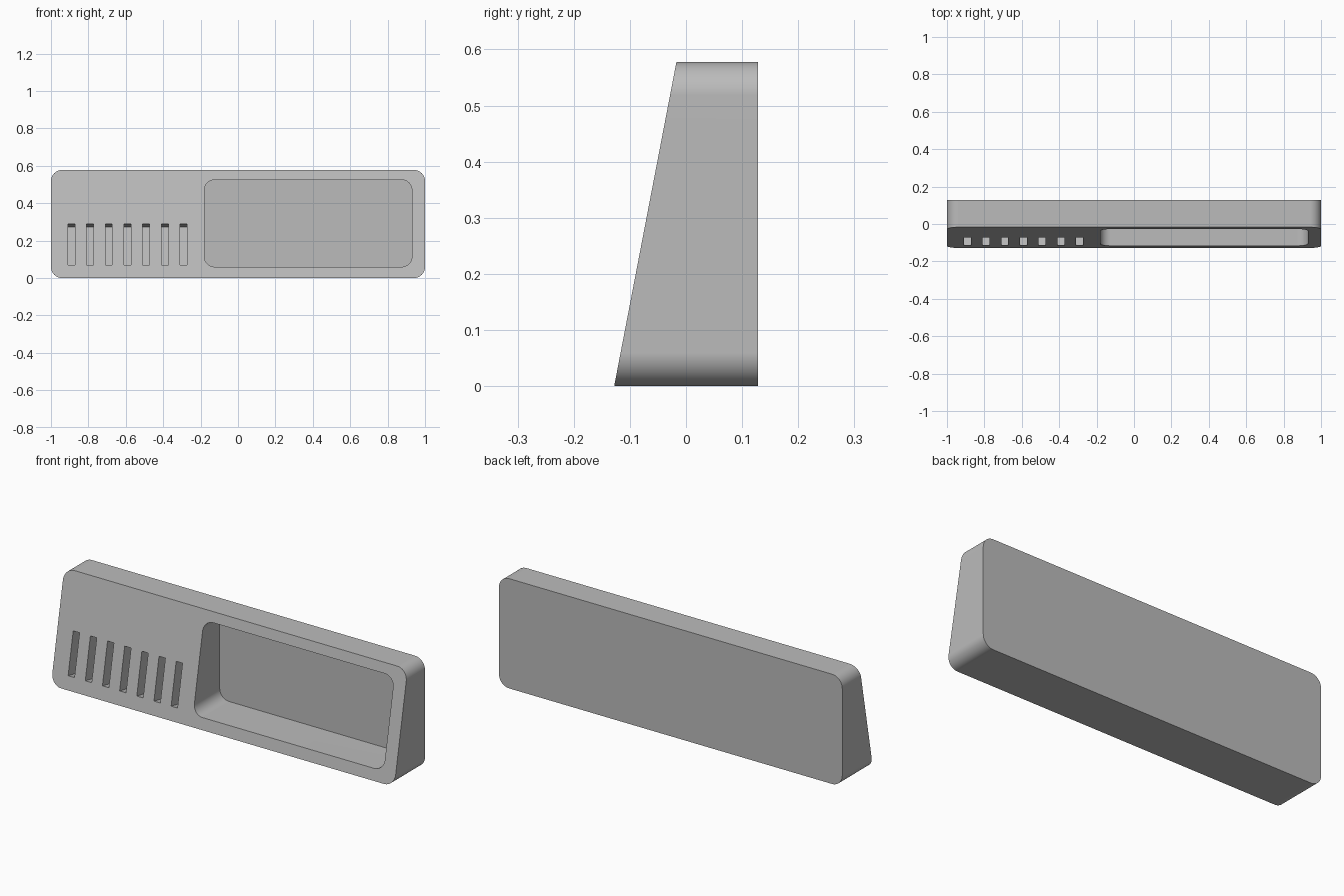
import bpy, bmesh, math
from mathutils import Matrix

cube = bpy.data.objects.get("Cube")
if cube:
    bpy.data.objects.remove(cube, do_unlink=True)

HEIGHT = 0.578
BACK = 0.128
FRONT_BOTTOM, FRONT_TOP = -0.128, -0.017
SLOPE = (FRONT_TOP - FRONT_BOTTOM) / HEIGHT
TILT = math.atan(SLOPE)

grey = bpy.data.materials.new("plain grey")
grey.use_nodes = True
grey.diffuse_color = (0.5, 0.5, 0.5, 1)
grey.node_tree.nodes["Principled BSDF"].inputs["Base Color"].default_value = (0.5, 0.5, 0.5, 1)


def front_y(z):
    return FRONT_BOTTOM + SLOPE * z


def rounded_rect(x0, x1, z0, z1, r, steps=12):
    pts = []
    corners = ((x1 - r, z0 + r, -90), (x1 - r, z1 - r, 0),
               (x0 + r, z1 - r, 90), (x0 + r, z0 + r, 180))
    for cx, cz, start in corners:
        for i in range(steps + 1):
            a = math.radians(start + 90 * i / steps)
            pts.append((cx + r * math.cos(a), cz + r * math.sin(a)))
    return pts


def make_object(name, bm):
    bmesh.ops.recalc_face_normals(bm, faces=bm.faces)
    mesh = bpy.data.meshes.new(name)
    bm.to_mesh(mesh)
    bm.free()
    mesh.materials.append(grey)
    obj = bpy.data.objects.new(name, mesh)
    bpy.context.collection.objects.link(obj)
    return obj


def prism(name, outline, front, back):
    """Extrude an x-z outline along y, with a front depth that follows z."""
    bm = bmesh.new()
    near = [bm.verts.new((x, front(z), z)) for x, z in outline]
    far = [bm.verts.new((x, back, z)) for x, z in outline]
    bm.faces.new(near)
    bm.faces.new(far[::-1])
    for i in range(len(outline)):
        j = (i + 1) % len(outline)
        bm.faces.new((near[i], far[i], far[j], near[j]))
    return make_object(name, bm)


# Wedge housing with rounded corners and a sloping front
housing = prism("housing", rounded_rect(-1, 1, 0, HEIGHT, 0.06), front_y, BACK)

# Large recess, cut straight back
pocket = prism("pocket_cutter", rounded_rect(-0.18, 0.93, 0.06, 0.525, 0.055),
               lambda z: -0.3, 0.105)

# Row of narrow vents, cut square to the sloping front
z0, z1, depth = 0.07, 0.29, 0.085
mid = (z0 + z1) / 2
bm = bmesh.new()
for i in range(7):
    place = (Matrix.Translation((-0.891 + 0.1 * i, front_y(mid), mid))
             @ Matrix.Rotation(-TILT, 4, 'X')
             @ Matrix.Diagonal((0.037, 2 * depth, (z1 - z0) / math.cos(TILT), 1)))
    bmesh.ops.create_cube(bm, size=1, matrix=place)
vents = make_object("vent_cutter", bm)

# Cut the openings and drop the cutters
bpy.context.view_layer.objects.active = housing
for cutter in (pocket, vents):
    mod = housing.modifiers.new("cut", 'BOOLEAN')
    mod.operation = 'DIFFERENCE'
    mod.solver = 'EXACT'
    mod.object = cutter
    bpy.ops.object.modifier_apply(modifier=mod.name)
    bpy.data.objects.remove(cutter, do_unlink=True)

# Smooth corners, crisp rims
bpy.ops.object.select_all(action='DESELECT')
housing.select_set(True)
bpy.ops.object.shade_smooth_by_angle(angle=math.radians(30))
weighted = housing.modifiers.new("flat_face_normals", 'WEIGHTED_NORMAL')
weighted.keep_sharp = True
